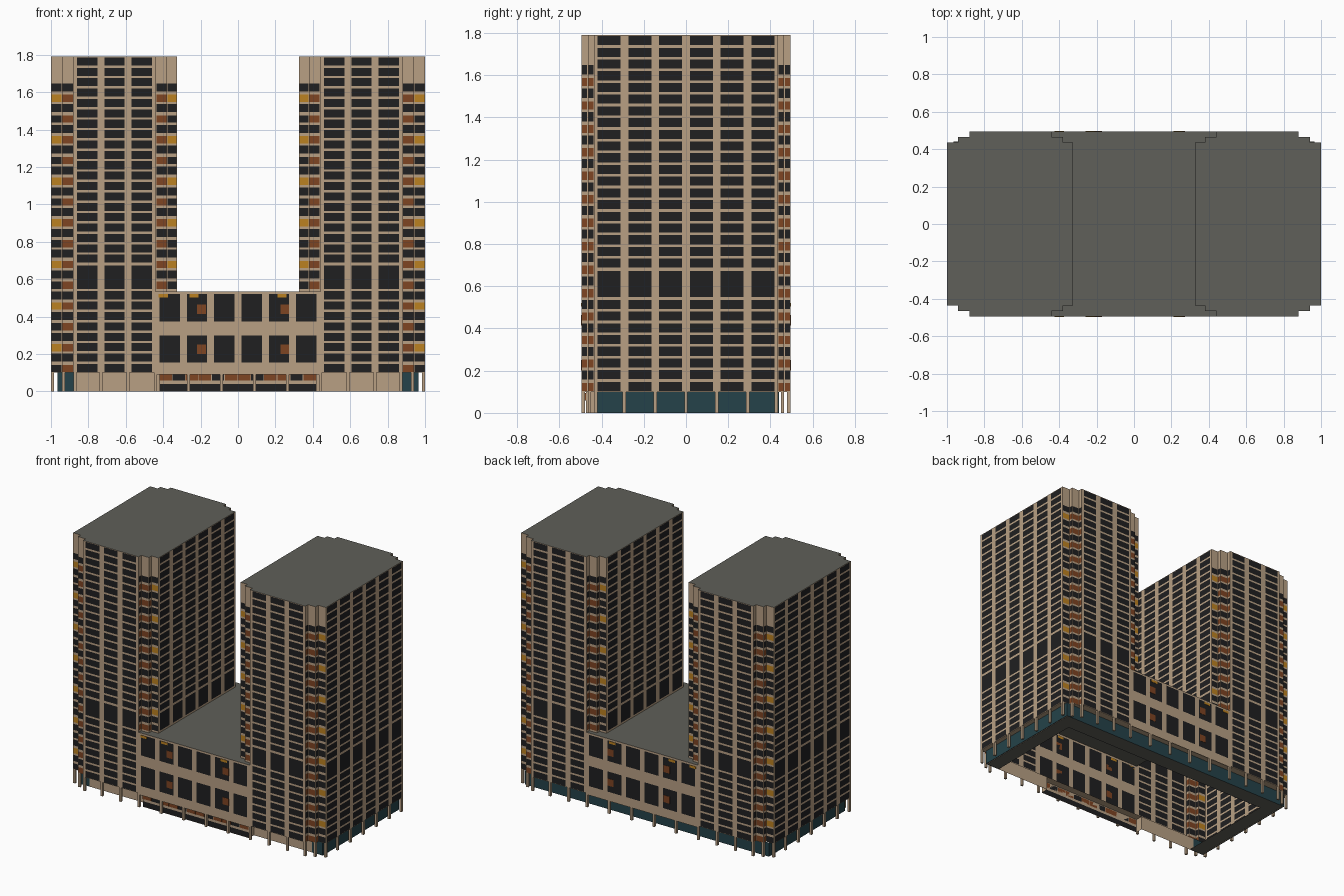
import bpy, bmesh

if "Cube" in bpy.data.objects:
    bpy.data.objects.remove(bpy.data.objects["Cube"])

COLOURS = {
    "tan_concrete": (0.48, 0.35, 0.23), "dark_window": (0.014, 0.014, 0.015),
    "roof_grey": (0.115, 0.115, 0.10), "teal_glass": (0.018, 0.055, 0.068),
    "brown_panel": (0.21, 0.058, 0.016), "amber_panel": (0.50, 0.22, 0.015),
}
NAMES = list(COLOURS)
TAN, DARK, GREY, TEAL, BROWN, AMBER = range(6)
MATS = []
for n, c in COLOURS.items():
    m = bpy.data.materials.new(n)
    m.diffuse_color = (*c, 1)
    m.use_nodes = True
    m.node_tree.nodes["Principled BSDF"].inputs["Base Color"].default_value = m.diffuse_color
    MATS.append(m)

YF, BASE, TOP, POD = 0.495, 0.1, 1.79, 0.535
BAY, WIN, FLOOR = 0.146, 0.109, 0.0555


def finish(name, bm, mirror=False):
    me = bpy.data.meshes.new(name)
    bm.to_mesh(me)
    bm.free()
    for m in MATS:
        me.materials.append(m)
    ob = bpy.data.objects.new(name, me)
    bpy.context.collection.objects.link(ob)
    if mirror:
        mod = ob.modifiers.new("mirror", "MIRROR")
        mod.use_mirror_merge = False
    return ob


def face(bm, pts, mat):
    f = bm.faces.new([bm.verts.new(p) for p in pts])
    f.material_index = mat


def flat(bm, x0, x1, y0, y1, z, mat, down=False):
    pts = [(x0, y0, z), (x1, y0, z), (x1, y1, z), (x0, y1, z)]
    face(bm, pts[::-1] if down else pts, mat)


def box(bm, x0, x1, y0, y1, z0, z1, mat):
    flat(bm, x0, x1, y0, y1, z1, mat)
    flat(bm, x0, x1, y0, y1, z0, mat, True)
    c = [(x0, y0), (x1, y0), (x1, y1), (x0, y1)]
    for i in range(4):
        wall(bm, c[i], c[(i + 1) % 4], z0, z1, mat=mat)


def wall(bm, p, q, z0, z1, cols=(), rows=(), mat=TAN):
    """Upright wall from p to q, cut into a grid; cols x rows cells become windows."""
    length = ((q[0] - p[0]) ** 2 + (q[1] - p[1]) ** 2) ** 0.5
    us = sorted({0, length, *[v for c in cols for v in c]})
    zs = sorted({z0, z1, *[v for r in rows for v in r[:2]]})
    at = lambda u, z: (p[0] + (q[0] - p[0]) * u / length, p[1] + (q[1] - p[1]) * u / length, z)
    for z, zn in zip(zs, zs[1:]):
        row = next((r for r in rows if r[0] < (z + zn) / 2 < r[1]), None)
        for u, un in zip(us, us[1:]):
            hit = row and any(a < (u + un) / 2 < b for a, b in cols)
            face(bm, [at(u, z), at(un, z), at(un, zn), at(u, zn)], row[2] if hit else mat)


def bays(length, n):
    mids = [length / 2 + (i - (n - 1) / 2) * BAY for i in range(n)]
    return [(m - WIN / 2, m + WIN / 2) for m in mids]


# window rows of the main faces: 8 floors, a double-height floor, 20 floors
MAIN = [(0.104 + i * FLOOR, 0.147 + i * FLOOR, DARK) for i in range(8)]
MAIN += [(0.548, 0.672, DARK)]
MAIN += [(0.688 + i * FLOOR, 0.731 + i * FLOOR, DARK) for i in range(20)]


def corner_rows(kind):
    """Coloured corner rows repeating every four floors."""
    pattern = {"inner": (BROWN, DARK, BROWN, DARK), "outer": (DARK, DARK, AMBER, DARK),
               "jog": (BROWN, DARK, BROWN, DARK)}[kind]
    return [(0.103 + k * 0.0556, 0.146 + k * 0.0556 - 0.004 * (k % 2 == 0), pattern[k % 4])
            for k in range(28)]


# tower (right one built, left one mirrored)
half = [(0.325, -0.435), (0.38, -0.435), (0.38, -0.465), (0.44, -0.465), (0.44, -YF),
        (0.88, -YF), (0.88, -0.465), (0.94, -0.465), (0.94, -0.435), (1.0, -0.435)]
outline = half + [(x, -y) for x, y in reversed(half)]
bm = bmesh.new()
for i, p in enumerate(outline):
    q = outline[(i + 1) % len(outline)]
    length = abs(q[0] - p[0]) + abs(q[1] - p[1])
    z0 = POD if max(p[0], q[0]) < 0.45 else BASE
    if length > 0.8:
        cols, rows = bays(length, 6), MAIN
    elif length > 0.3:
        cols, rows = bays(length, 3), MAIN
    else:
        cols = [(0.003, length - 0.003)]
        kind = "jog" if length < 0.04 else "outer" if abs(p[1]) < 0.45 else "inner"
        rows = corner_rows(kind)
    wall(bm, p, q, z0, TOP, cols, [r for r in rows if r[0] > z0])
face(bm, [(x, y, TOP) for x, y in outline], GREY)
finish("tower", bm, True)

# podium linking the towers
bm = bmesh.new()
rows = [(0.155, 0.30, DARK), (0.375, 0.522, DARK)]
for s in (1, -1):
    wall(bm, (-0.44 * s, -YF * s), (0.44 * s, -YF * s), 0.09, POD, bays(0.88, 6), rows)
flat(bm, -0.44, 0.44, -YF, YF, POD, GREY)
finish("podium", bm)

# coloured panels behind the podium windows
bm = bmesh.new()
for s in (1, -1):
    y0, y1 = sorted((s * YF, s * (YF + 0.002)))
    for x in (-0.195, 0.25):
        for z in (0.2, 0.415):
            box(bm, x - 0.024, x + 0.024, y0, y1, z, z + 0.05, BROWN)
    for x in (-0.40, -0.235, 0.235):
        box(bm, x - 0.025, x + 0.025, y0, y1, 0.503, 0.52, AMBER)
finish("podium_panels", bm)

# ground floor: glass on sides and back, plain lobby wall at the front
bm = bmesh.new()
G = 0.965
wall(bm, (G, -0.42), (G, 0.44), 0, BASE, mat=TEAL)
wall(bm, (G, 0.44), (0, 0.44), 0, BASE, mat=TEAL)
wall(bm, (0.88, -0.42), (G, -0.42), 0, BASE, mat=TEAL)
wall(bm, (0.42, -0.42), (0.88, -0.42), 0, BASE, mat=TAN)
wall(bm, (G - 0.008, 0.43), (G - 0.008, -0.41), 0, BASE, mat=TAN)
finish("ground_floor_walls", bm, True)

# floor strips seen from below
bm = bmesh.new()
flat(bm, 0, G, 0.32, 0.44, 0.002, GREY, True)
flat(bm, 0.85, G, -0.42, 0.32, 0.002, GREY, True)
finish("floor_edge", bm, True)

# soffit under the overhanging upper floors
bm = bmesh.new()
flat(bm, G, 1.0, -0.435, 0.435, BASE, TAN, True)
for s in (1, -1):
    for x0, x1, ya, yb in ((0, 0.88, 0.42, YF), (0.88, 0.94, 0.42, 0.465), (0.94, G, 0.42, 0.435)):
        y0, y1 = sorted((s * ya, s * yb))
        flat(bm, x0, x1, y0, y1, BASE, TAN, True)
finish("soffit", bm, True)

# shopfront under the podium
bm = bmesh.new()
wall(bm, (-0.42, -0.475), (0.42, -0.475), 0, BASE,
     [(0.002, 0.838)], [(0.002, 0.04, DARK)])
for i in range(12):
    x = -0.42 + i * 0.07
    box(bm, x, x + 0.066, -0.478, -0.475, 0.058, 0.094, DARK if i % 3 == 1 else BROWN)
for s in (1, -1):
    wall(bm, (s * 0.42, -0.475), (s * 0.42, -0.42), 0, BASE)
finish("shopfront", bm)

# perimeter columns
bm = bmesh.new()
W = 0.008
spots = [(x, s * (YF - W)) for x in (0.088, 0.265, 0.44, 0.587, 0.733, 0.872) for s in (1, -1)]
spots += [(1 - W, y * s) for y in (0.0, 0.146, 0.292, 0.427) for s in ((1, -1) if y else (1,))]
spots += [(0.932, s * 0.457) for s in (1, -1)]
for x, y in spots:
    box(bm, x - W, x + W, y - W, y + W, 0, BASE, TAN)
finish("columns", bm, True)
